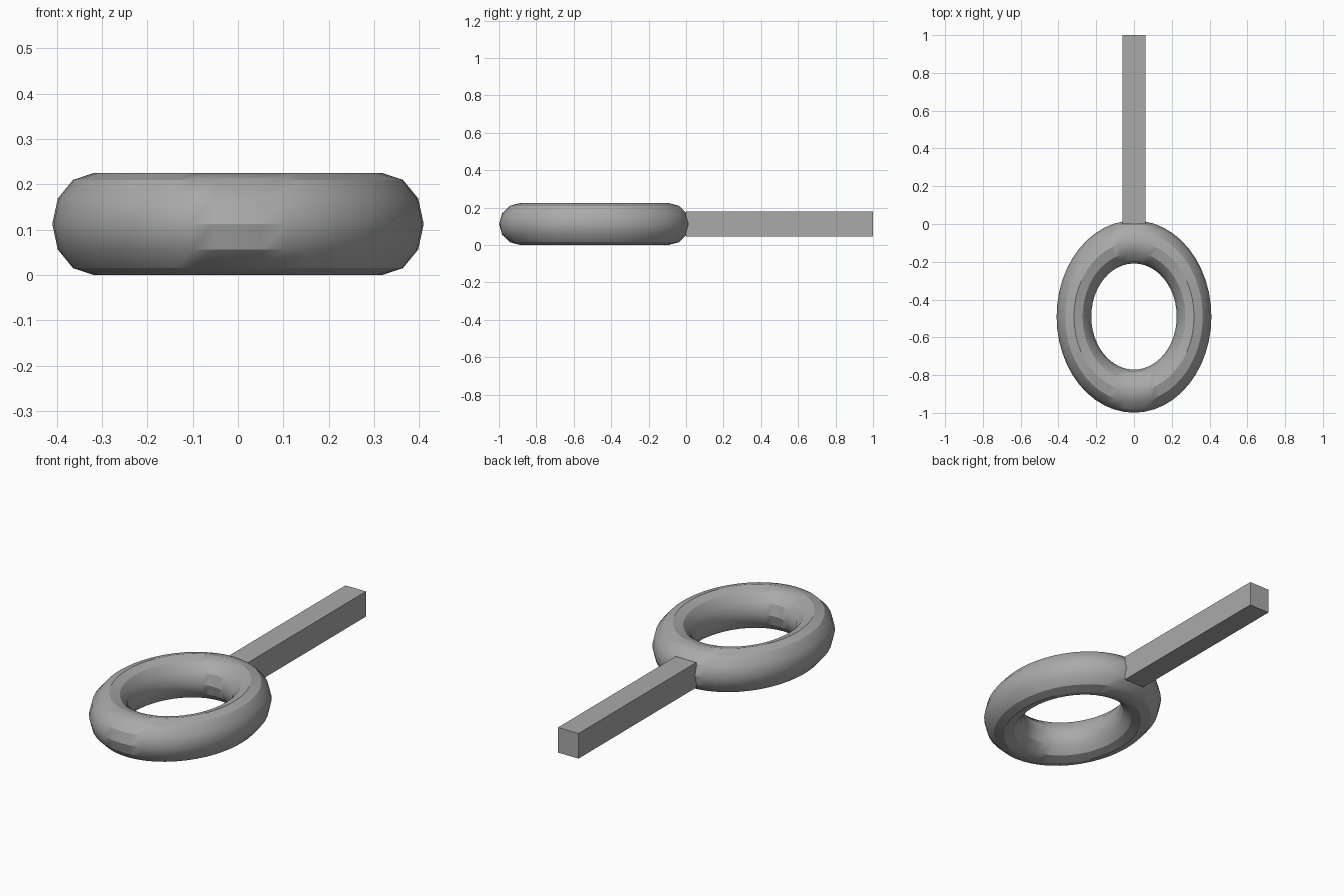
import bpy
import math

cube = bpy.data.objects.get("Cube")
if cube:
    bpy.data.objects.remove(cube, do_unlink=True)

# Single flat grey
grey = bpy.data.materials.new("plain grey")
grey.use_nodes = True
colour = (0.4, 0.4, 0.4, 1)
grey.diffuse_color = colour
grey.node_tree.nodes["Principled BSDF"].inputs["Base Color"].default_value = colour


def finish(name, scale):
    """Name the active object, apply its scale and give it the grey."""
    part = bpy.context.object
    part.name = name
    part.scale = scale
    bpy.ops.object.transform_apply(location=False, rotation=False, scale=True)
    part.data.materials.append(grey)
    return part


HALF_HEIGHT = 0.1125

# Oval ring lying flat
bpy.ops.mesh.primitive_torus_add(
    major_segments=48, minor_segments=12,
    major_radius=0.395, minor_radius=0.114,
    location=(0, -0.49, HALF_HEIGHT))
finish("ring", (0.805, 1, HALF_HEIGHT / 0.114))
bpy.ops.object.shade_smooth_by_angle(angle=math.radians(30))

# Square-cut handle running back from the ring
bpy.ops.mesh.primitive_cube_add(size=1, location=(0, 0.5, HALF_HEIGHT))
finish("handle", (0.122, 1, 0.135))
